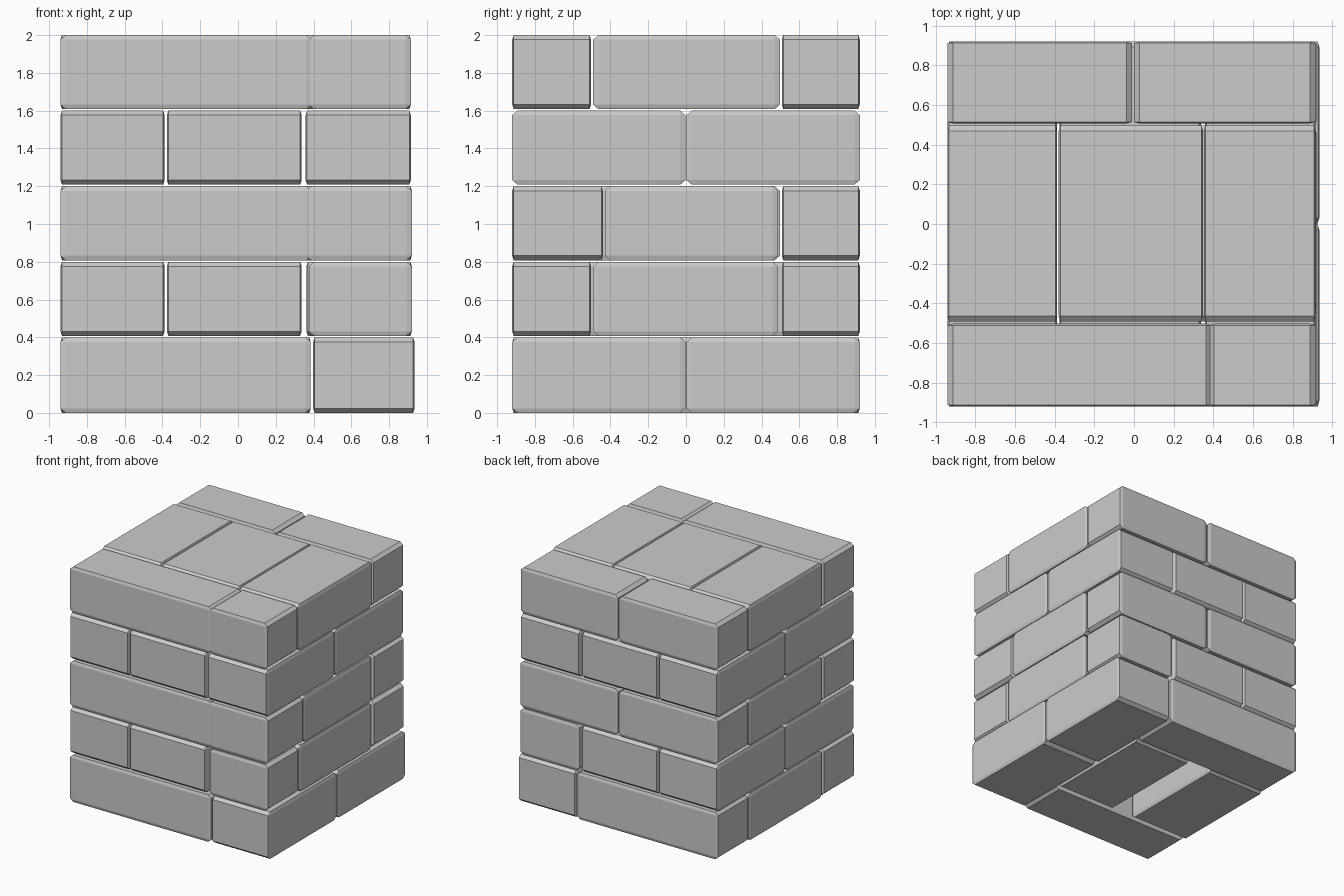
import bpy, bmesh
from mathutils import Vector

if "Cube" in bpy.data.objects:
    bpy.data.objects.remove(bpy.data.objects["Cube"])

LONG, SHORT, TALL = 0.028, 0.008, 0.024   # chamfer depth along each brick direction


def brick(name, axis, x0, x1, y0, y1, z0, z1):
    """Chamfered brick; axis is the direction of its length."""
    lo, hi = Vector((x0, y0, z0)), Vector((x1, y1, z1))
    size, mid = hi - lo, (lo + hi) / 2
    c = (LONG, SHORT, TALL) if axis == 'x' else (SHORT, LONG, TALL)
    bm = bmesh.new()
    bmesh.ops.create_cube(bm, size=1)
    # bevel evenly in stretched space, then scale so each axis gets its own chamfer
    bmesh.ops.scale(bm, vec=[s / k for s, k in zip(size, c)], verts=bm.verts)
    bmesh.ops.bevel(bm, geom=bm.edges[:], offset=1, segments=1,
                    affect='EDGES', offset_type='OFFSET', clamp_overlap=False)
    bmesh.ops.scale(bm, vec=c, verts=bm.verts)
    me = bpy.data.meshes.new(name)
    bm.to_mesh(me)
    bm.free()
    ob = bpy.data.objects.new(name, me)
    ob.location = mid
    bpy.context.collection.objects.link(ob)


L, R = -0.94, 0.915          # left and right limits
F, B = -0.92, 0.92           # front and back limits
left, middle, right = (L, -0.388), (-0.377, 0.337), (0.358, R)
front, back = (F, -0.003), (0.003, B)
front_row, centre_row, back_row = (F, -0.503), (-0.492, 0.497), (0.507, B)
long_front = (L, 0.39)


def halves(*columns):
    """Columns of two bricks meeting at the centre line."""
    return [('y', col, row) for col in columns for row in (front, back)]


# Bottom course
course_1 = [
    ('x', (L, 0.385), front_row),
    ('x', (L, 0.385), back_row),
    ('y', (0.398, 0.935), front),
    ('y', (0.398, 0.935), back),
    ('y', left, centre_row),
    ('y', (-0.17, 0.385), centre_row),
]
# Second course
course_2 = halves(left, middle) + [
    ('x', (0.375, 0.92), front_row),
    ('x', (0.365, 0.92), back_row),
    ('y', (0.362, 0.92), (-0.49, 0.487)),
]
# Third course
course_3 = [
    ('x', long_front, front_row),
    ('x', (0.36, 0.92), (F, -0.44)),
    ('x', (L, -0.01), back_row),
    ('x', (0.0, 0.92), back_row),
    ('y', left, centre_row),
    ('y', middle, centre_row),
    ('y', (0.36, 0.92), (-0.43, 0.487)),
]
# Fourth course
course_4 = halves(left, middle, right)
# Top course
course_5 = [
    ('x', long_front, front_row),
    ('x', (0.375, R), front_row),
    ('x', (L, -0.01), back_row),
    ('x', (0.0, R), back_row),
    ('y', left, centre_row),
    ('y', (-0.38, 0.348), centre_row),
    ('y', (0.352, R), centre_row),
]

for i, course in enumerate((course_1, course_2, course_3, course_4, course_5)):
    z0 = 0.4 * i + (0.008 if i else 0.0)
    for j, (axis, xs, ys) in enumerate(course):
        brick(f"brick_course{i + 1}_{j + 1}", axis, *xs, *ys, z0, 0.4 * i + 0.4)
